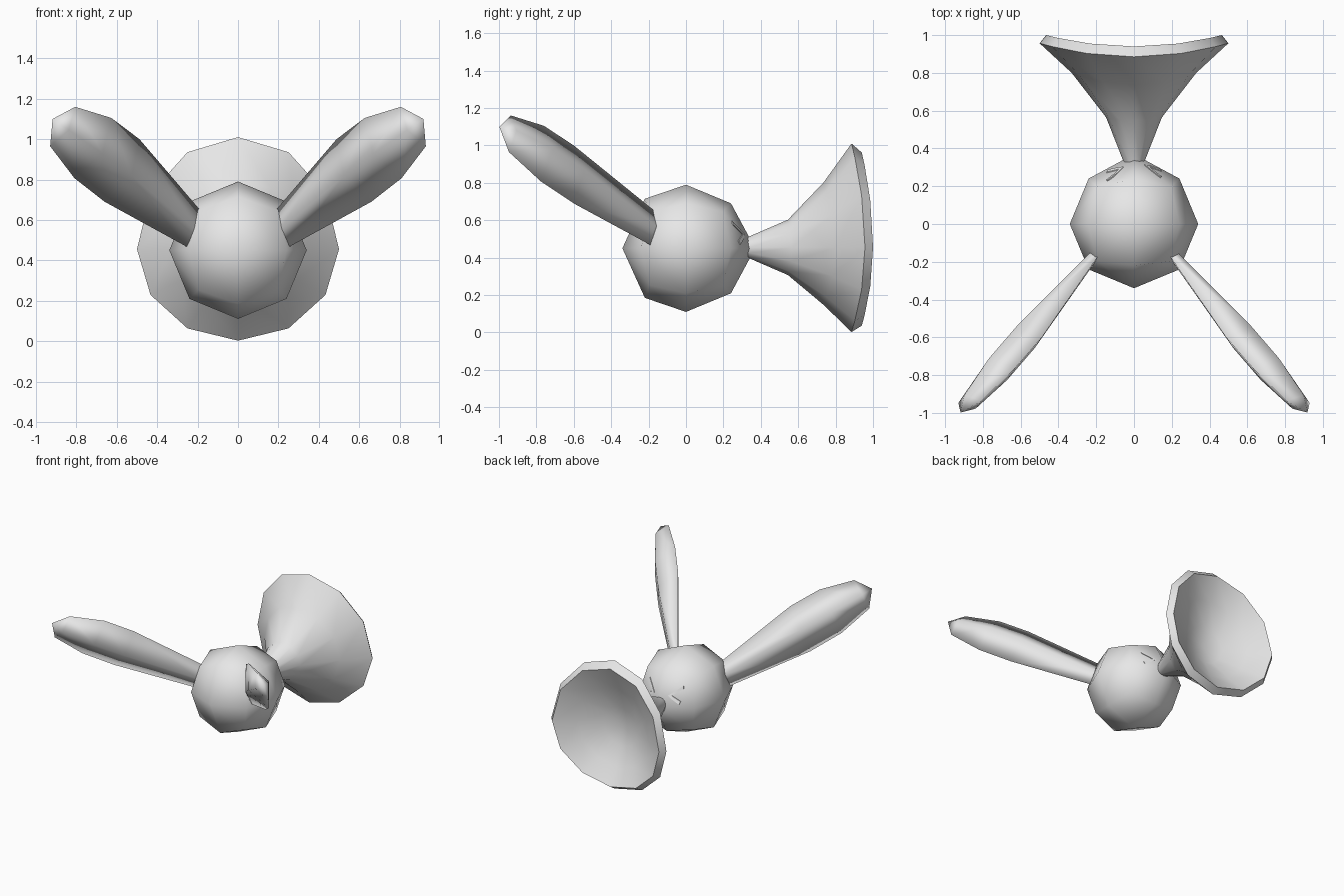
import bpy, bmesh, math
from mathutils import Vector
from mathutils.bvhtree import BVHTree

old = bpy.data.objects.get("Cube")
if old:
    bpy.data.objects.remove(old, do_unlink=True)

CZ = 0.45   # height of the body centre
R = 0.34    # body radius

grey = bpy.data.materials.new("plain_grey")
grey.use_nodes = True
grey.diffuse_color = (0.8, 0.8, 0.8, 1)
grey.node_tree.nodes["Principled BSDF"].inputs["Base Color"].default_value = (0.8, 0.8, 0.8, 1)


def finish(name, bm, angle=None):
    """Turn a bmesh into a smooth shaded object."""
    bmesh.ops.recalc_face_normals(bm, faces=bm.faces[:])
    mesh = bpy.data.meshes.new(name)
    bm.to_mesh(mesh)
    bm.free()
    mesh.materials.append(grey)
    obj = bpy.data.objects.new(name, mesh)
    bpy.context.collection.objects.link(obj)
    bpy.ops.object.select_all(action='DESELECT')
    obj.select_set(True)
    bpy.context.view_layer.objects.active = obj
    if angle is None:
        bpy.ops.object.shade_smooth()
    else:
        bpy.ops.object.shade_smooth_by_angle(angle=math.radians(angle))
    return obj


def loft(bm, rings):
    """Bridge rings of points; a ring of one point makes a fan."""
    rings = [[bm.verts.new(p) for p in ring] for ring in rings]
    for a, b in zip(rings, rings[1:]):
        n = max(len(a), len(b))
        for i in range(n):
            j = (i + 1) % n
            if len(b) == 1:
                bm.faces.new((a[i], a[j], b[0]))
            else:
                bm.faces.new((a[i], a[j], b[j], b[i]))
    return rings


# Body: a cube subdivided once and rounded into a ball
bm = bmesh.new()
bmesh.ops.create_cube(bm, size=2)
bmesh.ops.subdivide_edges(bm, edges=bm.edges[:], cuts=1, use_grid_fill=True)
for v in bm.verts:
    v.co = v.co.normalized() * R
    on_axis = abs(v.co.x) < 0.01
    if on_axis and abs(v.co.z) < 0.01 and v.co.y > 0:
        v.co.y = 0.37                       # back point, buried in the horn neck
    elif on_axis and v.co.y < -0.1 and abs(v.co.z) > 0.1:
        v.co = Vector((0, -0.22, math.copysign(0.265, v.co.z)))
    v.co.z += CZ
body_tree = BVHTree.FromBMesh(bm)
finish("body", bm)

# Horn: twelve-sided flared rings whose sides sweep further back
# (y, side sweep, radius, upper stretch, lower stretch)
horn_rings = [
    (0.30, 0.00, 0.045, 1.00, 1.00),
    (0.342, 0.00, 0.06, 1.00, 1.00),
    (0.545, 0.02, 0.148, 1.00, 1.00),
    (0.735, 0.065, 0.33, 1.05, 0.93),
    (0.885, 0.072, 0.50, 1.11, 0.905),
    (0.94, 0.06, 0.465, 1.09, 0.90),
    (0.86, 0.04, 0.31, 1.06, 0.94),
    (0.80, 0.01, 0.15, 1.00, 1.00),
]
rings = []
for y, sweep, r, up, down in horn_rings:
    ring = []
    for i in range(12):
        a = math.tau * i / 12
        c, s = math.cos(a), math.sin(a)
        ring.append((r * c, y + sweep * c * c, CZ + 0.005 + r * s * (up if s > 0 else down)))
    rings.append(ring)
rings.append([(0, 0.78, CZ)])
bm = bmesh.new()
loft(bm, rings)
finish("horn", bm, 40)

# Wings: flattened diamond sections (upper edge, lower edge, half thickness)
wing_sections = [
    ((0.14, -0.12, 0.61), (0.21, -0.15, 0.44), 0.03),
    ((0.19, -0.17, 0.652), (0.264, -0.20, 0.473), 0.03),
    ((0.488, -0.60, 1.00), (0.66, -0.60, 0.69), 0.08),
    ((0.627, -0.76, 1.105), (0.81, -0.775, 0.807), 0.08),
    ((0.806, -0.936, 1.16), (0.93, -0.947, 0.965), 0.05),
]
flat_dir = Vector((0.6, 0.72, 0.335))
for name, side in (("left_wing", 1), ("right_wing", -1)):
    rings = []
    for top, bottom, half in wing_sections:
        top, bottom = Vector(top), Vector(bottom)
        mid = (top + bottom) / 2
        ring = [top, mid + flat_dir * half, bottom, mid - flat_dir * half]
        rings.append([(side * p.x, p.y, p.z) for p in ring])
    rings.append([(side * 0.918, -0.998, 1.10)])
    bm = bmesh.new()
    built = loft(bm, rings)
    bm.faces.new(built[0])
    finish(name, bm)

# Eyes: thin chevron plates lying on the back of the body, points inward
outer = [(0.14, 0.595), (0.09, 0.555), (0.055, 0.525), (0.09, 0.50), (0.14, 0.47)]
inner = [(0.145, 0.575), (0.105, 0.545), (0.08, 0.525), (0.105, 0.512), (0.145, 0.49)]
for name, side in (("left_eye", 1), ("right_eye", -1)):
    def on_body(x, z, lift):
        hit = body_tree.ray_cast(Vector((side * x, 1, z)), Vector((0, -1, 0)))[0]
        return hit + Vector((0, lift, 0))
    rings = []
    for o, i in zip(outer, inner):
        rings.append([on_body(*o, 0.005), on_body(*i, 0.005),
                      on_body(*i, -0.003), on_body(*o, -0.003)])
    bm = bmesh.new()
    built = loft(bm, rings)
    bm.faces.new(built[0])
    bm.faces.new(built[-1])
    finish(name, bm, 30)
